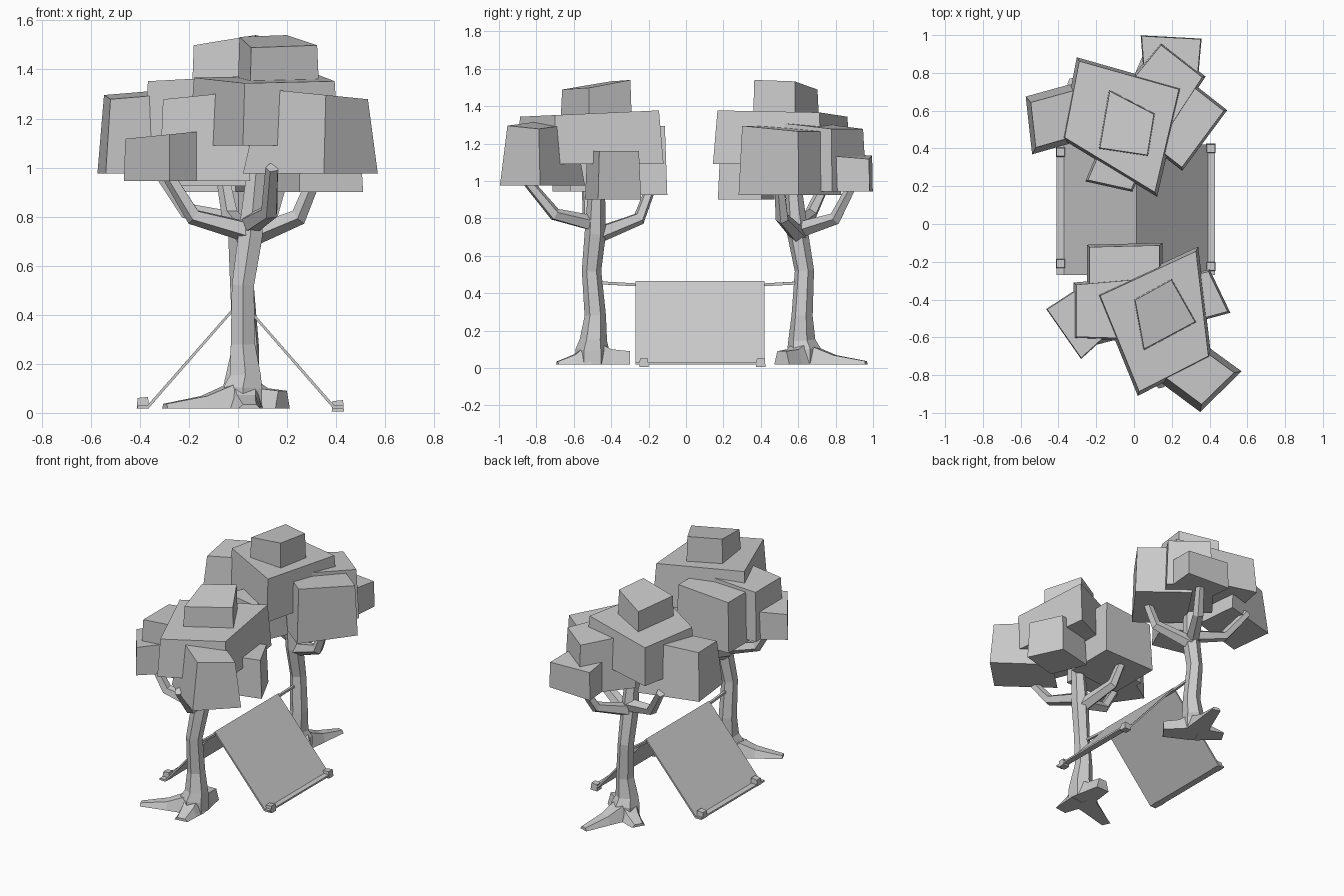
import bpy, bmesh, math
from mathutils import Vector, Matrix

if "Cube" in bpy.data.objects:
    bpy.data.objects.remove(bpy.data.objects["Cube"])

UP = Vector((0, 0, 1))


def make(name, bm):
    bmesh.ops.recalc_face_normals(bm, faces=bm.faces)
    mesh = bpy.data.meshes.new(name)
    bm.to_mesh(mesh)
    bm.free()
    ob = bpy.data.objects.new(name, mesh)
    bpy.context.collection.objects.link(ob)
    return ob


def loft(name, rings):
    bm = bmesh.new()
    rows = [[bm.verts.new(p) for p in r] for r in rings]
    n = len(rows[0])
    for a, b in zip(rows, rows[1:]):
        for i in range(n):
            j = (i + 1) % n
            bm.faces.new((a[i], a[j], b[j], b[i]))
    bm.faces.new(rows[0])
    bm.faces.new(rows[-1])
    return make(name, bm)


def tube(name, path, sides=5):
    """Faceted limb through (x, y, z, radius) points."""
    pts = [Vector(p[:3]) for p in path]
    rings = []
    for k, p in enumerate(pts):
        d = pts[min(k + 1, len(pts) - 1)] - pts[max(k - 1, 0)]
        q = UP.rotation_difference(d.normalized())
        angles = [math.tau * (i + 0.5) / sides for i in range(sides)]
        rings.append([p + q @ Vector((math.cos(a), math.sin(a), 0)) * path[k][3] for a in angles])
    return loft(name, rings)


def block(name, quad, z0, z1, taper=0.92, slope=(0, 0), shift=(0, 0)):
    """Foliage block: base outline, smaller and sloped top."""
    c = sum((Vector(p) for p in quad), Vector((0, 0))) / 4
    bottom = [Vector((*p, z0)) for p in quad]
    top = []
    for p in quad:
        d = (Vector(p) - c) * taper
        q = c + d + Vector(shift)
        top.append(Vector((q.x, q.y, z1 + d.dot(Vector(slope)))))
    return loft(name, [bottom, top])


# Near tree: trunk, roots and branches
P1, P2 = Vector((.02, -.5, 0)), Vector((.02, .63, 0))
tree = [tube("trunk", [(.02, -.50, .02, .09), (.02, -.50, .10, .09), (.03, -.495, .15, .073),
                       (.02, -.485, .28, .057), (.02, -.505, .52, .052), (.05, -.485, .72, .057),
                       (.08, -.475, 1.05, .04)], 6)]


def root(ang, length, h0, h1, width, tip):
    d = Vector((math.cos(math.radians(ang)), math.sin(math.radians(ang)), 0))
    s = Vector((-d.y, d.x, 0))
    rings = []
    for t, h, w in ((.02, h0, width), (length * .5, (h0 + h1) / 2 - .015, (width + tip) / 2),
                    (length, h1, tip)):
        c = P1 + d * t
        rings.append([c + s * w + UP * .018, c - s * w + UP * .018,
                      c - s * w * .6 + UP * h, c + s * w * .6 + UP * h])
    return loft("root", rings)


tree += [root(203, .345, .13, .037, .08, .03),
         root(278, .19, .14, .035, .08, .045),
         root(92, .20, .14, .09, .08, .05)]
tree += [tube("branch", p) for p in (
    [(.05, -.49, .77, .045), (.13, -.70, .82, .036), (.14, -.85, 1.0, .028)],
    [(.04, -.48, .71, .047), (-.03, -.25, .80, .037), (-.06, -.19, .96, .029)],
    [(.04, -.49, .74, .045), (-.18, -.52, .80, .036), (-.29, -.53, .98, .027)])]

# Foliage blocks of the near tree
tree += [
    block("foliage_main", [(-.2, -.37), (.34, -.12), (.41, -.71), (.02, -.91)], 1.09, 1.36, .94, (0, .045)),
    block("foliage_top", [(-.0, -.4), (.2, -.29), (.33, -.52), (.05, -.67)], 1.33, 1.515, .96, (-.05, .16)),
    block("foliage_front", [(.02, -.75), (.35, -.995), (.57, -.78), (.24, -.54)], .975, 1.3, .78, (-.1, 0), (.02, -.01)),
    block("foliage_inner", [(-.25, -.11), (.15, -.10), (.15, -.45), (-.25, -.48)], .925, 1.28, .93, (.08, 0)),
    block("foliage_side", [(-.32, -.31), (-.32, -.61), (.05, -.62), (.03, -.28)], .945, 1.295, .92, (.1, 0)),
    block("foliage_tip", [(-.465, -.45), (-.28, -.715), (-.1, -.55), (-.28, -.33)], .945, 1.135, .97, (.1, 0)),
    block("foliage_small", [(.51, -.47), (.40, -.24), (.15, -.30), (.25, -.54)], .9, 1.16, .92)]

# Far tree: the same tree turned about its trunk
turn = Matrix.Translation(P2) @ Matrix.Rotation(math.radians(-128), 4, 'Z') @ Matrix.Translation(-P1)
for ob in tree:
    far = ob.copy()
    far.name = "far_" + ob.name
    far.matrix_world = turn
    bpy.context.collection.objects.link(far)

# Tent sheet: thin folded profile with flat hems
prof = [(-.41, .018), (-.365, .018), (.012, .45), (.388, .018), (.43, .018)]
outer = [(-.41, .03), (-.37, .03), (.012, .465), (.393, .03), (.43, .03)]
bm = bmesh.new()
rows = [[bm.verts.new((x, y, z)) for x, z in line] for y in (-.27, .42) for line in (prof, outer)]
a, b, c, d = rows
for i in range(4):
    for p, q in ((a, b), (c, d), (a, c), (b, d)):
        bm.faces.new((p[i], p[i + 1], q[i + 1], q[i]))
for i in (0, 4):
    bm.faces.new((a[i], b[i], d[i], c[i]))
make("tent_sheet", bm)

# Ridge rope between the trunks
tube("ridge_rope", [(.02, -.5, .458, .011), (.012, -.27, .445, .011),
                    (.012, .42, .445, .011), (.02, .65, .458, .011)], 4)

# Stones holding the hems down
for x, y, z in ((-.388, .38, .018), (-.388, -.21, .018), (.407, .40, .005), (.407, -.225, .005)):
    h = .025
    block("hem_stone", [(x - h, y - h), (x + h, y - h), (x + h, y + h), (x - h, y + h)],
          z, z + .045, .85, (.1, 0))
